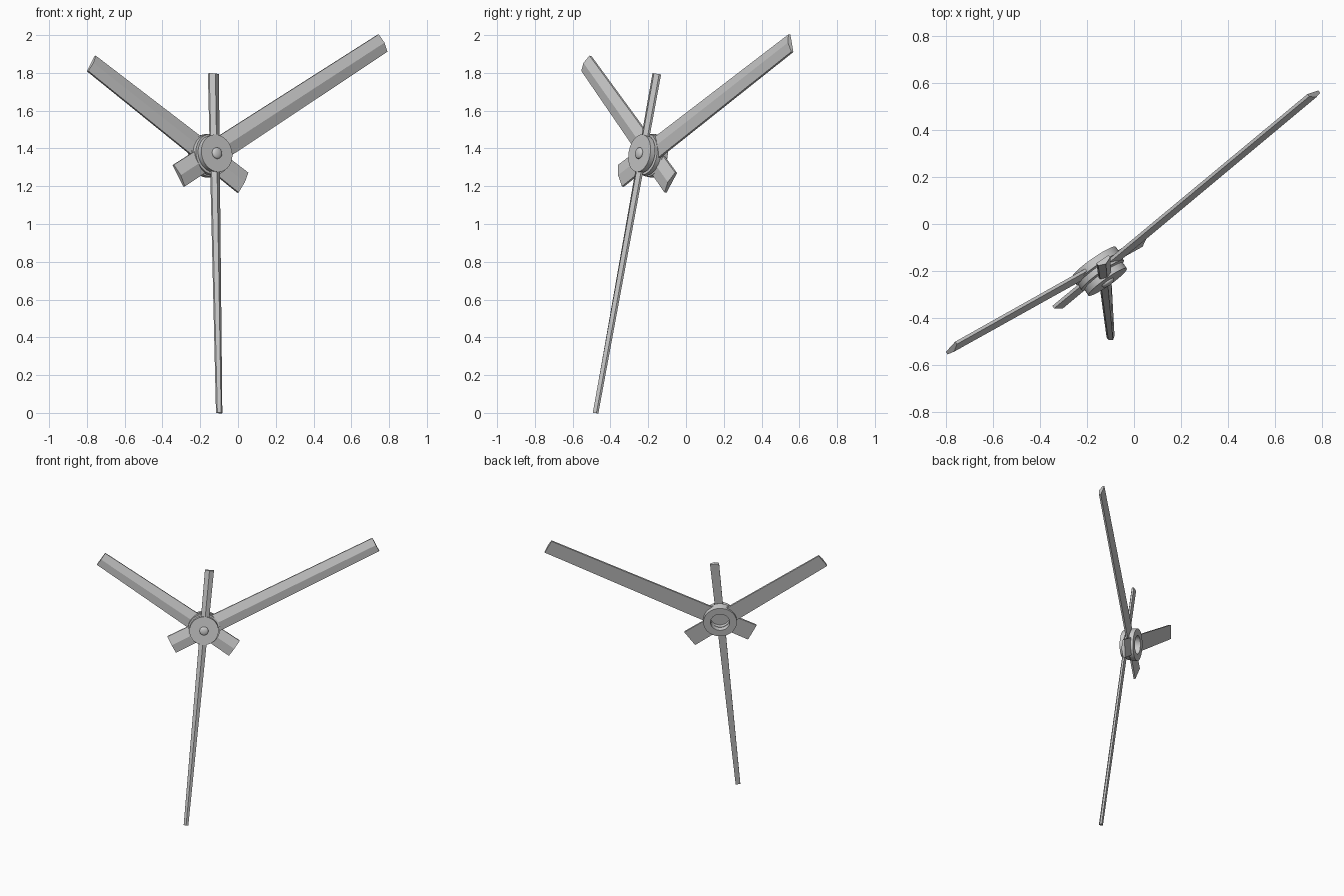
import bpy, bmesh, math
from mathutils import Matrix, Vector

if "Cube" in bpy.data.objects:
    bpy.data.objects.remove(bpy.data.objects["Cube"])

# Tilted dial frame: h = across, v = up the dial, n = spindle axis facing the viewer
n = Vector((0.571, -0.806, 0.155)).normalized()
h = Vector((-n.y, n.x, 0)).normalized()
v = n.cross(h)
FRAME = Matrix.Translation(h * -0.234 + v * 1.337) @ Matrix((h, v, n)).transposed().to_4x4()


def add_object(name, bm):
    bmesh.ops.recalc_face_normals(bm, faces=bm.faces)
    me = bpy.data.meshes.new(name)
    bm.to_mesh(me)
    bm.free()
    ob = bpy.data.objects.new(name, me)
    ob.matrix_world = FRAME
    bpy.context.collection.objects.link(ob)
    return ob


def smooth(ob):
    bpy.ops.object.select_all(action='DESELECT')
    ob.select_set(True)
    bpy.context.view_layer.objects.active = ob
    bpy.ops.object.shade_smooth_by_angle(angle=math.radians(35))


def hand(name, angle, tail, tip, w_tail, w_tip, z0, z1, z2):
    """Tapered bar with a flat back and a ridged front, running through the hub."""
    bm = bmesh.new()
    rot = Matrix.Rotation(math.radians(angle), 4, 'Z')
    loops = []
    for x, w in ((-tail, w_tail / 2), (tip, w_tip / 2)):
        prof = [(-w, z0), (w, z0), (w, z1), (0, z2), (-w, z1)]
        loops.append([bm.verts.new(rot @ Vector((x, y, z))) for y, z in prof])
    a, b = loops
    for i in range(5):
        j = (i + 1) % 5
        bm.faces.new((a[i], a[j], b[j], b[i]))
    bm.faces.new(a[::-1])
    bm.faces.new(b)
    return add_object(name, bm)


def lathe(name, profile, closed=False, steps=48):
    """Revolve (radius, height) points about the spindle axis."""
    bm = bmesh.new()
    vs = [bm.verts.new((r, 0, z)) for r, z in profile]
    edges = [bm.edges.new(p) for p in zip(vs, vs[1:])]
    if closed:
        edges.append(bm.edges.new((vs[-1], vs[0])))
    bmesh.ops.spin(bm, geom=vs + edges, cent=(0, 0, 0), axis=(0, 0, 1),
                   angle=math.tau, steps=steps)
    bmesh.ops.remove_doubles(bm, verts=bm.verts, dist=1e-5)
    ob = add_object(name, bm)
    smooth(ob)
    return ob


# Three hands stacked along the spindle
hour = hand("hour_hand", 145.0, 0.254, 0.86, 0.13, 0.10, 0.262, 0.275, 0.288)
minute = hand("minute_hand", 26.9, 0.248, 1.322, 0.13, 0.104, 0.286, 0.299, 0.312)
hand("second_hand", 264.9, 0.43, 1.395, 0.062, 0.032, 0.322, 0.335, 0.347)

# Spindle hole through the two lower hands
cutter = lathe("spindle_hole_cutter", [(0, 0.2), (0.066, 0.2), (0.066, 0.318), (0, 0.318)])
cutter.hide_render = True
cutter.hide_set(True)
for ob in (hour, minute):
    mod = ob.modifiers.new("hole", 'BOOLEAN')
    mod.object = cutter
    mod.operation = 'DIFFERENCE'

# Collars of the hour and minute hands, and the capped hub of the second hand
for name, r, z0, z1 in (("hour_collar", 0.115, 0.245, 0.28),
                        ("minute_collar", 0.11, 0.286, 0.312)):
    lathe(name, [(0.066, z0), (r, z0), (r, z1), (0.066, z1)], closed=True)
lathe("second_hub", [(0, 0.318), (0.1, 0.318), (0.1, 0.348), (0, 0.348)])

# Small domed pin on the front
dome = [(0.03 * math.cos(t * math.pi / 12), 0.352 + 0.012 * math.sin(t * math.pi / 12))
        for t in range(6)]
lathe("centre_pin", [(0, 0.34), (0.03, 0.34)] + dome + [(0, 0.364)])
